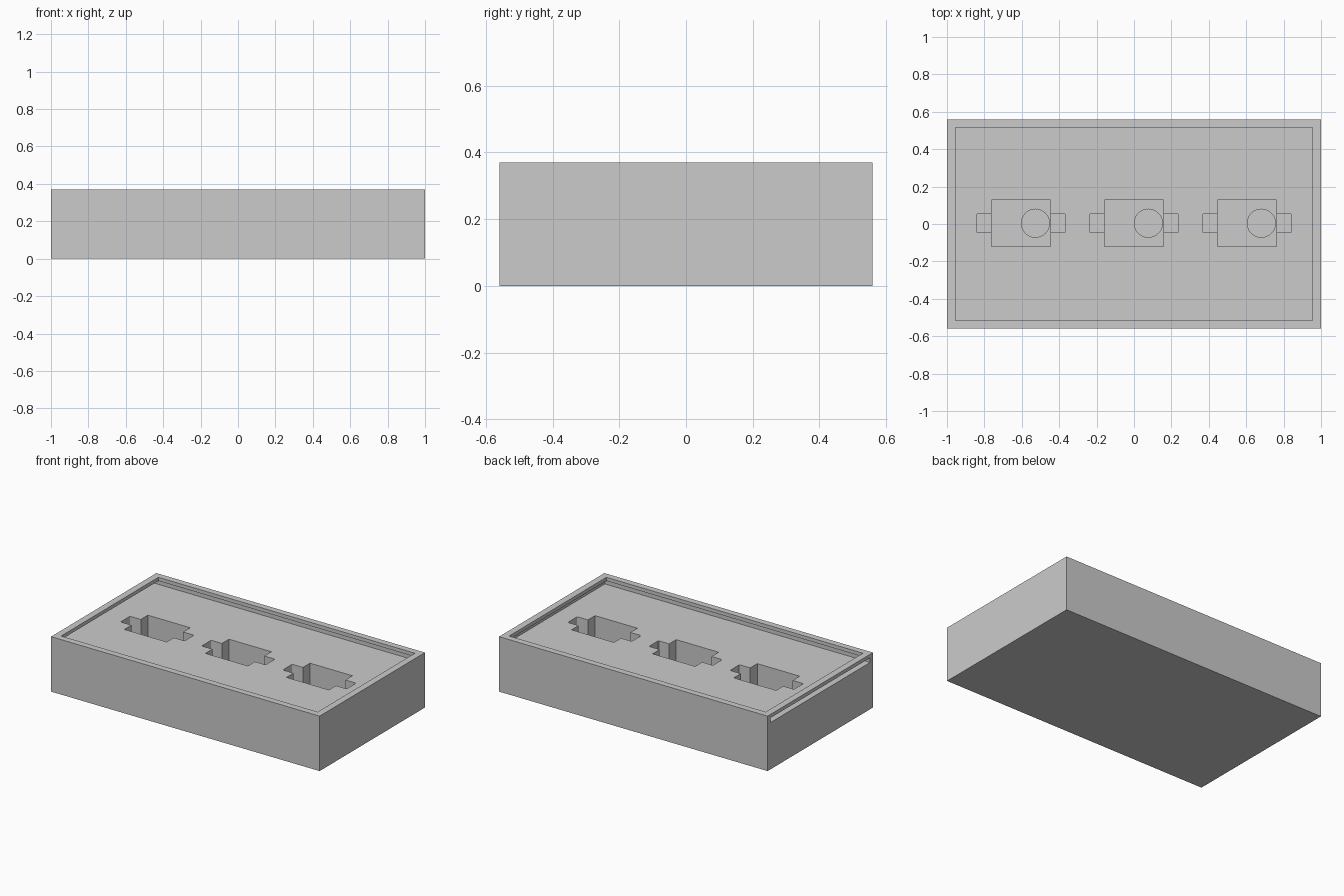
import bpy
import bmesh
from mathutils import Matrix

cube = bpy.data.objects.get("Cube")
if cube:
    bpy.data.objects.remove(cube, do_unlink=True)

TOP = 0.37      # height of the rim
DECK = 0.315    # height of the sunken deck

grey = bpy.data.materials.new("plain grey")
grey.use_nodes = True
colour = (0.6, 0.6, 0.6, 1)
grey.diffuse_color = colour
grey.node_tree.nodes["Principled BSDF"].inputs["Base Color"].default_value = colour


def finish(name, bm):
    mesh = bpy.data.meshes.new(name)
    bm.to_mesh(mesh)
    bm.free()
    mesh.materials.append(grey)
    obj = bpy.data.objects.new(name, mesh)
    bpy.context.collection.objects.link(obj)
    return obj


def block(name, x, y, z, rounding=0):
    """Box from (low, high) ranges, with optional rounded upright edges."""
    bm = bmesh.new()
    size = Matrix.Diagonal((x[1] - x[0], y[1] - y[0], z[1] - z[0], 1))
    centre = Matrix.Translation((sum(x) / 2, sum(y) / 2, sum(z) / 2))
    bmesh.ops.create_cube(bm, size=1, matrix=centre @ size)
    if rounding:
        upright = [e for e in bm.edges
                   if abs(e.verts[0].co.z - e.verts[1].co.z) > 0.01]
        bmesh.ops.bevel(bm, geom=upright, offset=rounding, segments=3,
                        profile=0.5, affect="EDGES")
    return finish(name, bm)


def cylinder(name, x, y, radius, z):
    bm = bmesh.new()
    bmesh.ops.create_cone(bm, cap_ends=True, segments=48, radius1=radius,
                          radius2=radius, depth=z[1] - z[0],
                          matrix=Matrix.Translation((x, y, sum(z) / 2)))
    return finish(name, bm)


def cut(target, cutter):
    cutter.hide_render = True
    mod = target.modifiers.new(cutter.name, "BOOLEAN")
    mod.operation = "DIFFERENCE"
    mod.solver = "EXACT"
    mod.object = cutter
    bpy.context.view_layer.objects.active = target
    bpy.ops.object.modifier_apply(modifier=mod.name)
    bpy.data.objects.remove(cutter, do_unlink=True)


# Solid case with an opening in the top framed by a thin lip
case = block("case", (-1, 1), (-0.56, 0.56), (0, TOP))
cut(case, block("top_opening", (-0.955, 0.955), (-0.517, 0.517), (DECK, 0.5)))

# Lid groove under the lip, open at one short end
cut(case, block("lid_groove", (-1.1, 0.975), (-0.53, 0.53), (DECK, 0.346)))

# Three stepped pockets: side tabs, main recess and round well
for x in (-0.604, 0, 0.604):
    cut(case, block("tab_pocket", (x - 0.238, x + 0.238), (-0.046, 0.054),
                    (0.19, 0.34), 0.008))
    cut(case, block("main_pocket", (x - 0.158, x + 0.158), (-0.121, 0.129),
                    (0.13, 0.34)))
    cut(case, cylinder("round_well", x + 0.077, 0.004, 0.075, (0.06, 0.2)))

bpy.ops.object.select_all(action="DESELECT")
case.select_set(True)
bpy.context.view_layer.objects.active = case
bpy.ops.object.shade_smooth_by_angle(angle=0.5)
